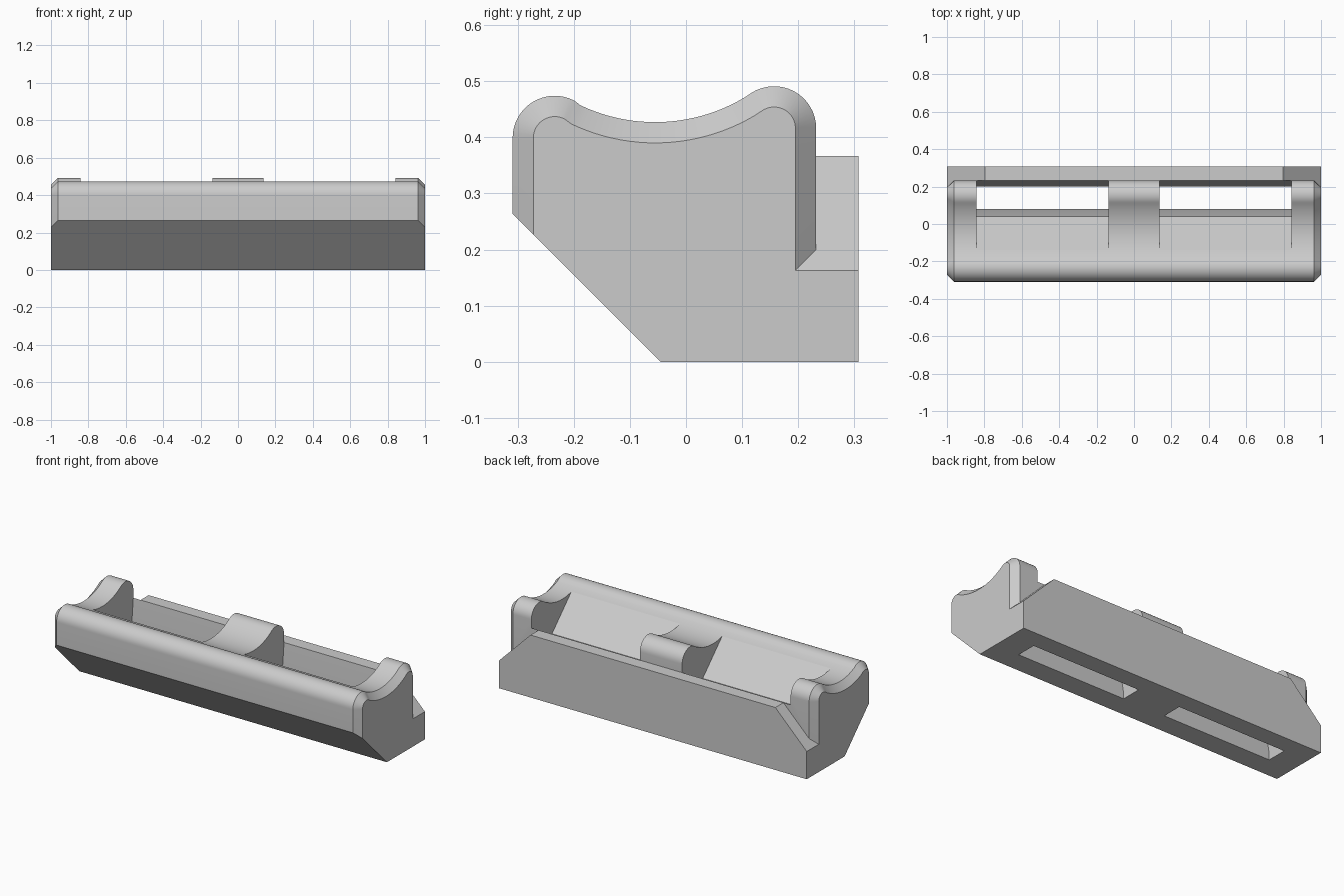
import bpy, bmesh, math

cube = bpy.data.objects.get("Cube")
if cube:
    bpy.data.objects.remove(cube, do_unlink=True)

grey = bpy.data.materials.new("light grey")
grey.use_nodes = True
colour = (0.6, 0.6, 0.6, 1)
grey.diffuse_color = colour
grey.node_tree.nodes["Principled BSDF"].inputs["Base Color"].default_value = colour

CHAMFER = 0.037
END = 1.0


def loft(name, rings):
    """Solid skinned through matching closed rings of 3D points."""
    bm = bmesh.new()
    loops = [[bm.verts.new(p) for p in ring] for ring in rings]
    n = len(loops[0])
    for a, b in zip(loops, loops[1:]):
        for i in range(n):
            j = (i + 1) % n
            bm.faces.new((a[i], a[j], b[j], b[i]))
    bm.faces.new(loops[0])
    bm.faces.new(loops[-1])
    bmesh.ops.recalc_face_normals(bm, faces=bm.faces)
    mesh = bpy.data.meshes.new(name)
    bm.to_mesh(mesh)
    bm.free()
    mesh.materials.append(grey)
    obj = bpy.data.objects.new(name, mesh)
    bpy.context.collection.objects.link(obj)
    return obj


def arc(cy, cz, r, start, stop, steps):
    angles = [math.radians(start + (stop - start) * i / steps) for i in range(steps + 1)]
    return [(cy + r * math.cos(a), cz + r * math.sin(a)) for a in angles]


def saddle_profile(inset):
    """Two rounded humps joined by a hollow, over a slanted front underside."""
    r = 0.075 - inset
    pts = [(-0.045, 0), (-0.309 + inset, 0.264 - inset)]
    pts += arc(-0.234, 0.399, r, 180, 62, 16)
    pts += arc(-0.055, 0.737, 0.31 + inset, 242, 303.4, 24)[1:-1]
    pts += arc(0.157, 0.416, r, 123.4, 0, 16)
    return pts + [(0.232 - inset, 0)]


def combine(obj, other, operation):
    mod = obj.modifiers.new(operation.title(), 'BOOLEAN')
    mod.operation = operation
    mod.solver = 'EXACT'
    mod.object = other
    other.hide_render = True


# Main body with chamfered ends
rings = []
for x, inset in ((-END, CHAMFER), (CHAMFER - END, 0), (END - CHAMFER, 0), (END, CHAMFER)):
    rings.append([(x, y, z) for y, z in saddle_profile(inset)])
body = loft("saddle_body", rings)

# Rear wall with sloping ends
outline = [(-END, 0), (END, 0), (END, 0.163), (0.796, 0.367), (-0.796, 0.367), (-END, 0.163)]
wall = loft("rear_wall", [[(x, y, z) for x, z in outline] for y in (0.19, 0.307)])
combine(body, wall, 'UNION')

# Two through pockets between the three saddles
pocket = [(-0.14, 0.6), (-0.14, 0.439), (0.04, 0.26), (0.08, 0.035), (0.08, -0.1),
          (0.2, -0.1), (0.2, 0.035), (0.232, 0.367), (0.25, 0.385), (0.25, 0.6)]
helpers = [wall]
for side in (-1, 1):
    cutter = loft("pocket_cutter", [[(side * x, y, z) for y, z in pocket] for x in (0.137, 0.843)])
    combine(body, cutter, 'DIFFERENCE')
    helpers.append(cutter)

# Bake the joined shape and drop the helpers
bpy.context.view_layer.update()
graph = bpy.context.evaluated_depsgraph_get()
baked = bpy.data.meshes.new_from_object(body.evaluated_get(graph))
body.modifiers.clear()
body.data = baked
for obj in helpers:
    bpy.data.objects.remove(obj, do_unlink=True)

bpy.ops.object.select_all(action='DESELECT')
body.select_set(True)
bpy.context.view_layer.objects.active = body
bpy.ops.object.shade_smooth_by_angle(angle=math.radians(25))
